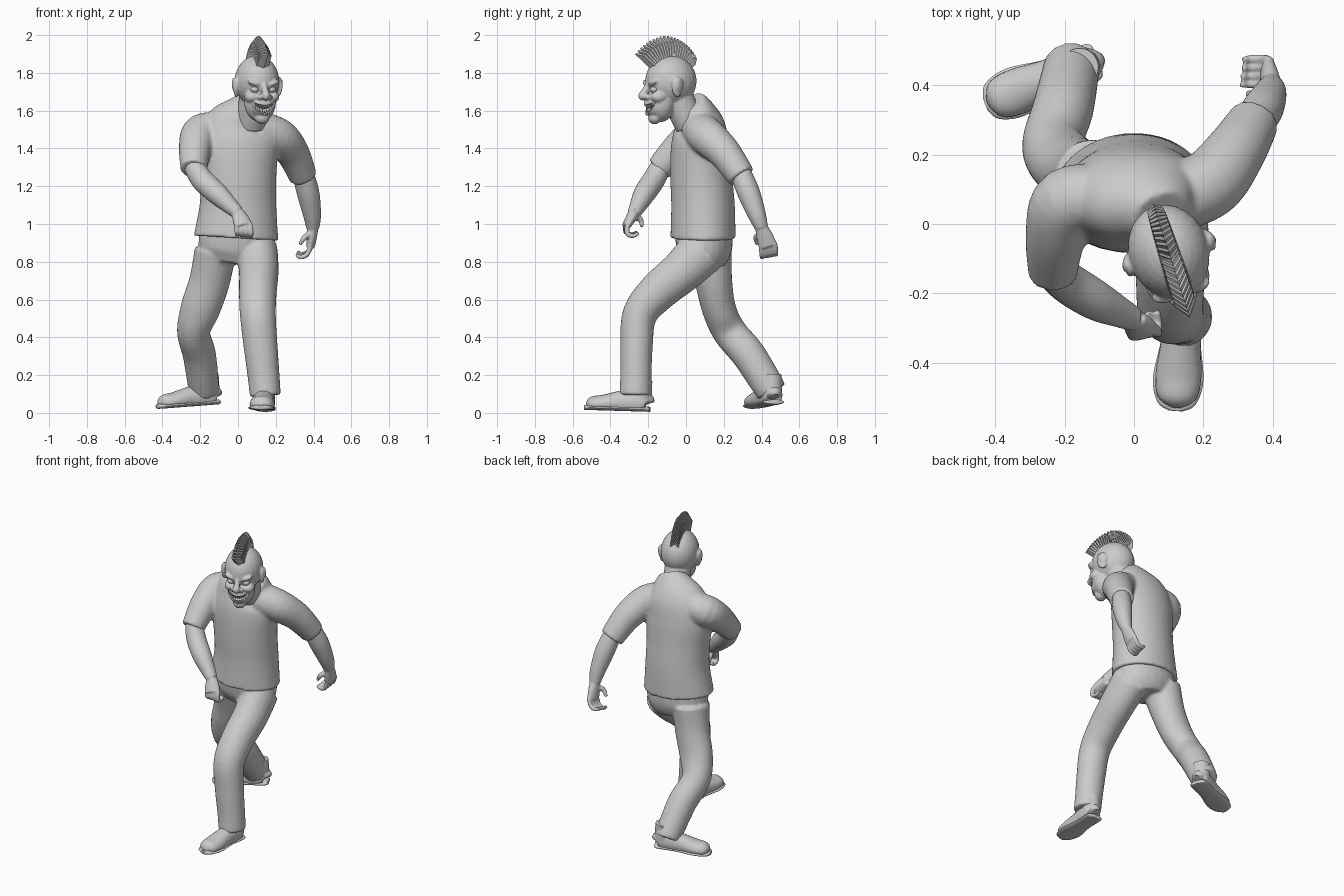
import bpy, bmesh, math
from mathutils import Vector, Matrix, Euler

if "Cube" in bpy.data.objects:
    bpy.data.objects.remove(bpy.data.objects["Cube"])

grey = bpy.data.materials.new("plain grey")
grey.use_nodes = True
grey.diffuse_color = (0.6, 0.6, 0.6, 1)
grey.node_tree.nodes["Principled BSDF"].inputs["Base Color"].default_value = (0.6, 0.6, 0.6, 1)

HEAD = Matrix.Translation((0.10, -0.08, 0)) @ Matrix.Rotation(0.31, 4, 'Z')


def spline(pts, t):
    """Catmull-Rom sample of a list of tuples, t in 0..1."""
    s = t * (len(pts) - 1)
    i = min(int(s), len(pts) - 2)
    f = s - i
    a, b, c, d = (pts[max(0, min(len(pts) - 1, i + k))] for k in (-1, 0, 1, 2))
    return [0.5 * (2 * q + (r - p) * f + (2 * p - 5 * q + 4 * r - w) * f * f
                   + (3 * q - p - 3 * r + w) * f ** 3) for p, q, r, w in zip(a, b, c, d)]


def loft(bm, pts, hint=(1, 0, 0), sides=24, per=5, floor=None):
    """Closed tube through (x, y, z, radius along hint[, other radius])."""
    pts = [p if len(p) == 5 else (*p, p[3]) for p in pts]
    n = (len(pts) - 1) * per
    samples = [spline(pts, i / n) for i in range(n + 1)]
    rings = []
    for i, s in enumerate(samples):
        tan = (Vector(samples[min(n, i + 1)][:3]) - Vector(samples[max(0, i - 1)][:3])).normalized()
        u = Vector(hint)
        u = (u - tan * u.dot(tan)).normalized()
        v = tan.cross(u)
        ring = []
        for k in range(sides):
            a = 2 * math.pi * k / sides
            p = Vector(s[:3]) + u * s[3] * math.cos(a) + v * s[4] * math.sin(a)
            if floor is not None:
                p.z = max(p.z, floor)
            ring.append(bm.verts.new(p))
        rings.append(ring)
    for r, q in zip(rings, rings[1:]):
        for k in range(sides):
            j = (k + 1) % sides
            bm.faces.new((r[k], r[j], q[j], q[k]))
    bm.faces.new(rings[0])
    bm.faces.new(rings[-1])


def ball(bm, loc, radii, rot=(0, 0, 0)):
    m = Matrix.LocRotScale(Vector(loc), Euler(rot), Vector(radii))
    bmesh.ops.create_uvsphere(bm, u_segments=24, v_segments=16, radius=1, matrix=m)


def finish(name, bm, voxel=0, relax=0, matrix=None, smooth=True):
    """Make the object; optionally fuse its pieces into one skin."""
    bmesh.ops.recalc_face_normals(bm, faces=bm.faces)
    me = bpy.data.meshes.new(name)
    bm.to_mesh(me)
    bm.free()
    me.materials.append(grey)
    ob = bpy.data.objects.new(name, me)
    bpy.context.collection.objects.link(ob)
    if matrix:
        ob.matrix_world = matrix
    if voxel:
        m = ob.modifiers.new("fuse", 'REMESH')
        m.mode, m.voxel_size, m.use_smooth_shade = 'VOXEL', voxel, True
        if relax:
            m = ob.modifiers.new("relax", 'SMOOTH')
            m.factor, m.iterations = 0.5, relax
    elif smooth:
        bpy.context.view_layer.objects.active = ob
        bpy.ops.object.select_all(action='DESELECT')
        ob.select_set(True)
        bpy.ops.object.shade_smooth_by_angle(angle=math.radians(50))
    return ob


# Shirt: torso and two sleeves fused together
bm = bmesh.new()
loft(bm, [(-.01, .09, .925, .225, .172), (0, .09, 1.1, .203, .168), (0, .08, 1.25, .203, .163),
          (0, .075, 1.4, .215, .155), (.02, .075, 1.51, .20, .135), (.055, .05, 1.59, .14, .105),
          (.08, .02, 1.64, .085, .085)], hint=(1, .08, 0), sides=40)
loft(bm, [(-.07, .08, 1.5, .09), (-.19, .065, 1.485, .1), (-.225, -.03, 1.41, .088),
          (-.235, -.145, 1.29, .07)])
loft(bm, [(.1, .07, 1.5, .1), (.215, .115, 1.46, .1), (.29, .205, 1.375, .088),
          (.345, .295, 1.25, .074)])
finish("shirt", bm, 0.01, 4)

# Trousers: seat and two striding legs
bm = bmesh.new()
loft(bm, [(0, .09, .98, .2, .155), (-.01, .1, .86, .2, .145), (-.02, .1, .79, .16, .11)])
loft(bm, [(.1, .09, .86, .11, .13), (.11, -.02, .75, .105, .115), (.105, -.15, .64, .1, .105),
          (.105, -.245, .52, .095, .092), (.12, -.262, .35, .09, .086), (.135, -.265, .2, .085, .083),
          (.145, -.268, .09, .082, .085)])
loft(bm, [(-.12, .12, .86, .11, .125), (-.15, .145, .7, .108, .1), (-.2, .175, .55, .105, .09),
          (-.235, .23, .43, .088, .09), (-.205, .33, .31, .088, .09), (-.185, .425, .16, .083, .085),
          (-.18, .455, .11, .08, .08)])
finish("trousers", bm, 0.01, 4)


# Forearms with curled hands
def arm(name, bones, wrist, knuckle, spread, out, curl, thumb):
    wrist, knuckle, spread, out, curl, thumb = map(Vector, (wrist, knuckle, spread, out, curl, thumb))
    b = bmesh.new()
    loft(b, bones, hint=spread)
    loft(b, [(*wrist, .034, .03), (*wrist.lerp(knuckle, .5), .045, .027),
             (*knuckle, .05, .022)], hint=spread)
    for i in (-1.5, -.5, .5, 1.5):
        p = knuckle + spread * i * .025
        path = [p - out * .01, p + out * .035 + curl * .01, p + out * .045 + curl * .045,
                p + out * .025 + curl * .07]
        loft(b, [(*q, r) for q, r in zip(path, (.014, .014, .012, .009))], hint=spread, sides=10, per=3)
    root = wrist.lerp(knuckle, .3)
    path = [root, root + thumb * .045 + curl * .025 + out * .02, root + thumb * .045 + curl * .045 + out * .06]
    loft(b, [(*q, r) for q, r in zip(path, (.018, .016, .01))], hint=spread, sides=10, per=3)
    finish(name, b, 0.006, 2)


arm("right_arm", [(-.235, -.13, 1.31, .055), (-.19, -.17, 1.235, .06), (-.11, -.22, 1.16, .058),
                  (-.03, -.26, 1.085, .042), (0, -.275, 1.06, .035)],
    (.0, -.275, 1.06), (.03, -.315, .99), (.98, .1, -.1), (.05, -.3, -.95), (0, .98, -.15), (-.5, .6, .2))
arm("left_arm", [(.34, .285, 1.28, .055), (.37, .33, 1.17, .06), (.392, .375, 1.05, .048),
                 (.396, .4, .98, .035)],
    (.396, .4, .98), (.385, .435, .88), (.1, .97, .2), (-.2, .1, -.97), (-.97, 0, -.1), (-.2, -.9, .1))


# Shoes: soft upper over a flat sole
def shoe(name, loc, yaw, pitch):
    m = Matrix.Translation(loc) @ Matrix.Rotation(yaw, 4, 'Z') @ Matrix.Rotation(pitch, 4, 'X')
    b = bmesh.new()
    loft(b, [(0, .065, .04, .02, .03), (0, .055, .05, .05, .055), (0, 0, .05, .056, .08),
             (0, -.08, .045, .058, .062), (0, -.17, .035, .066, .048), (0, -.235, .03, .055, .04),
             (0, -.262, .025, .015, .01)], floor=.015)
    loft(b, [(0, .03, .05, .055), (0, .03, .16, .055)])
    finish(name + "_upper", b, matrix=m)
    b = bmesh.new()
    loft(b, [(0, .078, .013, .025, .012), (0, .06, .013, .056, .014), (0, -.06, .013, .056, .014),
             (0, -.18, .013, .073, .014), (0, -.25, .013, .055, .014), (0, -.272, .013, .02, .012)],
         floor=0)
    finish(name + "_sole", b, matrix=m)


shoe("left_shoe", (.14, -.268, .008), -.07, -.03)
shoe("right_shoe", (-.175, .445, .04), -1.2, .07)

# Head: skull, jaw, brows, cheeks, nose and ears in one skin
bm = bmesh.new()
ball(bm, (0, 0, 1.757), (.116, .138, .136))
ball(bm, (0, -.055, 1.645), (.085, .075, .105))
ball(bm, (0, -.088, 1.625), (.066, .06, .062))
ball(bm, (0, -.09, 1.562), (.04, .034, .034))
loft(bm, [(0, -.12, 1.755, .014), (0, -.142, 1.71, .016), (0, -.158, 1.678, .023), (0, -.145, 1.667, .014)])
for s in (-1, 1):
    ball(bm, (s * .025, -.135, 1.672), (.018, .02, .016))
    ball(bm, (s * .058, -.085, 1.672), (.036, .044, .032))
    ball(bm, (s * .046, -.113, 1.743), (.044, .026, .016), (0, -s * .35, 0))
    ball(bm, (s * .117, -.005, 1.725), (.014, .032, .056), (.15, 0, s * .35))
    ball(bm, (s * .126, .008, 1.74), (.01, .026, .036), (.15, 0, s * .5))
loft(bm, [(0, .11, 1.53, .085), (0, .07, 1.6, .082), (0, .03, 1.7, .08)])
head = finish("head", bm, 0.006, 3, HEAD)

# Grinning mouth cut into the head
bm = bmesh.new()
loft(bm, [(-.068, -.11, 1.648, .006, .006), (-.045, -.135, 1.622, .03, .016), (0, -.15, 1.603, .045, .026),
          (.045, -.135, 1.622, .03, .016), (.068, -.11, 1.648, .006, .006)], hint=(0, 1, 0))
cutter = finish("mouth_cutter", bm, matrix=HEAD)
cutter.hide_render = True
cutter.hide_set(True)
cut = head.modifiers.new("mouth", 'BOOLEAN')
cut.operation, cut.object, cut.solver = 'DIFFERENCE', cutter, 'EXACT'

# Pointed teeth in two rows following the grin
bm = bmesh.new()
for i in range(-4, 5):
    x = i * .0115
    mid = 1.603 + 9 * x * x
    gap = .026 - .28 * abs(x)
    for s in (-1, 1):
        m = (Matrix.Translation((x, -.132 + 7 * x * x, mid + s * gap * .65))
             @ Matrix.Rotation(math.pi if s > 0 else 0, 4, 'X'))
        bmesh.ops.create_cone(bm, cap_ends=True, segments=8, radius1=.007, radius2=.002,
                              depth=gap * .9, matrix=m)
finish("teeth", bm, matrix=HEAD)

# Eyes
bm = bmesh.new()
for s in (-1, 1):
    ball(bm, (s * .046, -.108, 1.712), (.023, .021, .018))
finish("eyes", bm, matrix=HEAD)

# Mohawk: a fan of thin folded, pointed plates
bm = bmesh.new()
COUNT = 22
for i in range(COUNT):
    t = i / (COUNT - 1)
    a = math.radians(48 - 102 * t)
    tip = .245 - .055 * max(0, t - .45) / .55
    wide = .036 - .008 * t
    outline = [(-wide, .11), (0, .11), (wide, .11), (wide * .85, tip - .035), (0, tip), (-wide * .85, tip - .035)]
    layers = []
    for thick in (-.005, .005):
        layer = []
        for x, r in outline:
            f = thick + (.02 if x == 0 else 0)
            layer.append(bm.verts.new((x, -r * math.sin(a) - f * math.cos(a),
                                       1.753 + r * math.cos(a) - f * math.sin(a))))
        bm.faces.new((layer[0], layer[1], layer[4], layer[5]))
        bm.faces.new((layer[1], layer[2], layer[3], layer[4]))
        layers.append(layer)
    for k in range(6):
        j = (k + 1) % 6
        bm.faces.new((layers[0][k], layers[0][j], layers[1][j], layers[1][k]))
finish("mohawk", bm, matrix=HEAD, smooth=False)
